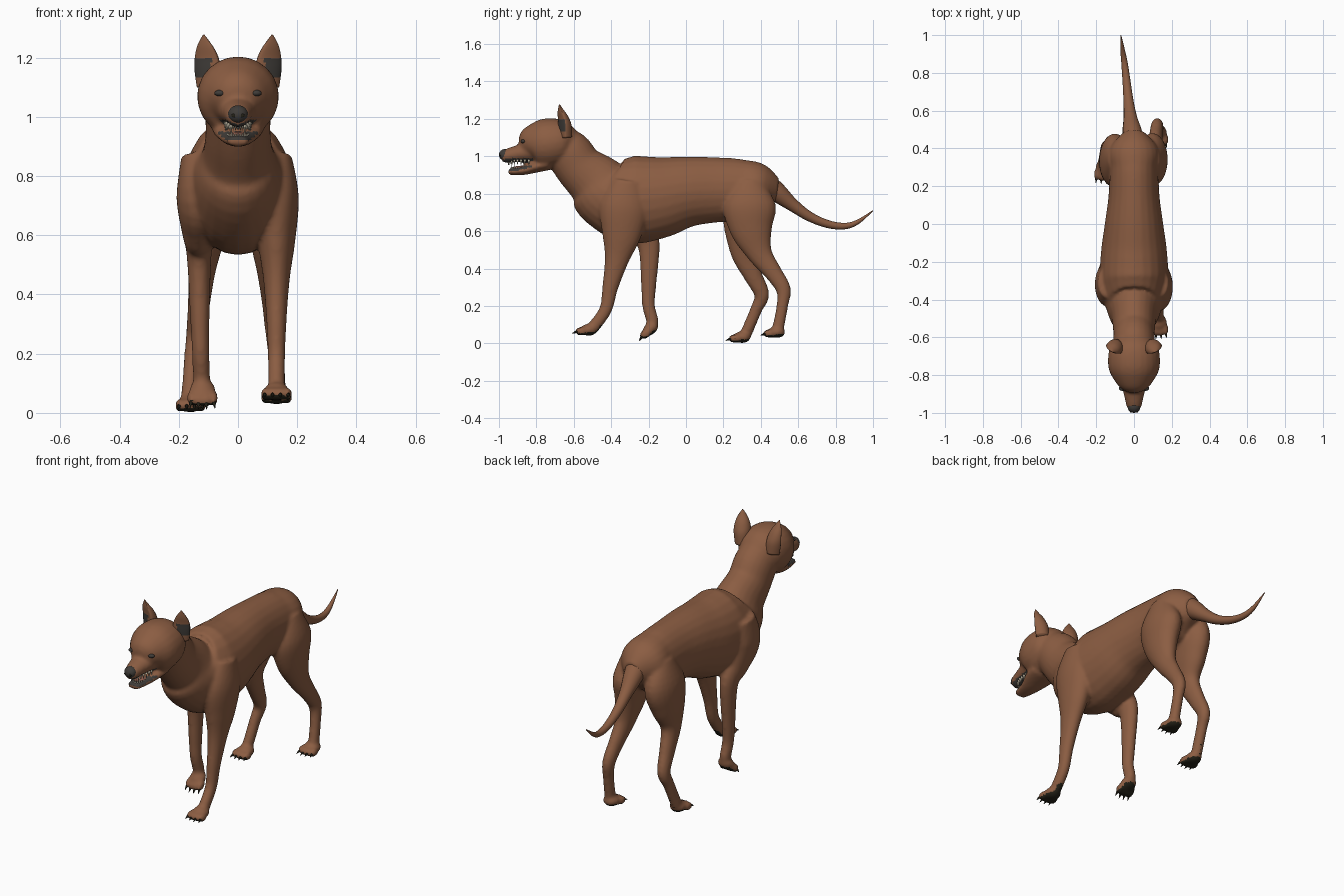
import bpy, bmesh, math
from mathutils import Vector, Matrix
from mathutils.bvhtree import BVHTree

if "Cube" in bpy.data.objects:
    bpy.data.objects.remove(bpy.data.objects["Cube"], do_unlink=True)


def material(name, r, g, b):
    m = bpy.data.materials.new(name)
    m.use_nodes = True
    m.diffuse_color = (r, g, b, 1)
    node = m.node_tree.nodes["Principled BSDF"]
    node.inputs["Base Color"].default_value = (r, g, b, 1)
    node.inputs["Roughness"].default_value = 0.8
    return m


fur = material("brown fur", .26, .11, .055)
grey = material("dark grey skin", .05, .045, .04)
black = material("black pads", .018, .016, .009)
ivory = material("ivory teeth", .75, .68, .52)
pink = material("tongue", .3, .12, .08)


def spline(points, steps=5):
    """Smooth curve through the points, whatever their dimension."""
    p = [Vector(q) for q in points]
    p = [p[0]] + p + [p[-1]]
    out = []
    for a, b, c, d in zip(p, p[1:], p[2:], p[3:]):
        for i in range(steps):
            t = i / steps
            out.append((b * 2 + (c - a) * t + (a * 2 - b * 5 + c * 4 - d) * t**2
                        + (b * 3 - a - c * 3 + d) * t**3) * .5)
    return out + [p[-1]]


def loft(bm, rows, start=0, end=0, sides=24, cup=1):
    """Tube through rows of (y, z, half width, half depth), x running from start to end.
    A cup below one hollows the front."""
    path = spline(rows)
    last = len(path) - 1
    spine = [Vector((start + (end - start) * i / last, p[0], p[1])) for i, p in enumerate(path)]
    rings = []
    for i, p in enumerate(path):
        tangent = (spine[min(i + 1, last)] - spine[max(i - 1, 0)]).normalized()
        side = Vector((1, 0, 0))
        side = (side - tangent * side.dot(tangent)).normalized()
        up = tangent.cross(side)
        ring = []
        for k in range(sides):
            a = math.tau * k / sides
            s = math.sin(a) * (cup if math.sin(a) < 0 else 1)
            ring.append(bm.verts.new(spine[i] + side * math.cos(a) * p[2] + up * s * p[3]))
        rings.append(ring)
    for r, q in zip(rings, rings[1:]):
        for k in range(sides):
            j = (k + 1) % sides
            bm.faces.new((r[k], r[j], q[j], q[k]))
    bm.faces.new(rings[0])
    bm.faces.new(rings[-1])


def leg(bm, start, end, rows):
    """Leg from trunk to paw; thick parts are flattened sideways."""
    loft(bm, [(y, z, .013 + .48 * r, r) for y, z, r in rows], start, end)


def ball(bm, centre, radii, frame=Matrix()):
    m = frame @ Matrix.Translation(centre) @ Matrix.Diagonal((*radii, 1))
    bmesh.ops.create_uvsphere(bm, u_segments=20, v_segments=12, radius=1, matrix=m)


def cone(bm, base, direction, length, radius, frame=Matrix()):
    turn = Vector(direction).to_track_quat("Z", "Y").to_matrix().to_4x4()
    m = frame @ Matrix.Translation(base) @ turn @ Matrix.Translation((0, 0, length / 2))
    bmesh.ops.create_cone(bm, segments=8, radius1=radius, radius2=radius * .1,
                          depth=length, cap_ends=True, matrix=m)


def finish(name, bm, *mats):
    bmesh.ops.recalc_face_normals(bm, faces=bm.faces)
    for f in bm.faces:
        f.smooth = True
    me = bpy.data.meshes.new(name)
    bm.to_mesh(me)
    bm.free()
    for m in mats:
        me.materials.append(m)
    ob = bpy.data.objects.new(name, me)
    bpy.context.collection.objects.link(ob)
    return ob


def mirror(ob):
    ob.modifiers.new("Mirror", "MIRROR").use_axis[0] = True


body = bmesh.new()
claws = bmesh.new()

# Torso and neck
loft(body, [(.49, .82, .05, .06), (.4, .83, .13, .135), (.3, .82, .13, .165),
            (.15, .82, .135, .175), (0, .81, .155, .19), (-.15, .78, .175, .22),
            (-.3, .77, .18, .235), (-.43, .81, .15, .195), (-.49, .87, .12, .155),
            (-.57, .94, .11, .13), (-.63, 1.02, .11, .125), (-.7, 1.06, .1, .1)])
# Skull, muzzle and lower jaw
loft(body, [(-.59, 1.08, .07, .06), (-.65, 1.08, .125, .115), (-.72, 1.07, .138, .135),
            (-.78, 1.06, .13, .13), (-.83, 1.05, .1, .105), (-.865, 1.03, .06, .055)])
loft(body, [(-.78, 1.03, .085, .07), (-.86, 1.02, .065, .052), (-.92, 1.01, .05, .043),
            (-.965, 1, .04, .036), (-.985, 1, .025, .024)])
loft(body, [(-.74, .96, .09, .035), (-.8, .945, .08, .032), (-.87, .924, .055, .024),
            (-.95, .917, .034, .017)])

# Front legs: the left reaches forward, the right is bent back
leg(body, .13, .13, [(-.31, .87, .08), (-.33, .73, .13), (-.345, .58, .105), (-.37, .45, .066),
                     (-.405, .3, .043), (-.43, .18, .034), (-.5, .08, .033)])
leg(body, -.14, -.12, [(-.31, .87, .08), (-.32, .73, .12), (-.26, .62, .09), (-.2, .53, .06),
                       (-.2, .3, .04), (-.2, .2, .034), (-.18, .12, .033), (-.19, .08, .03)])
# Hind legs: the left trails, the right steps forward
leg(body, .09, .135, [(.34, .87, .07), (.34, .74, .14), (.35, .61, .115), (.395, .48, .068),
                      (.465, .38, .048), (.52, .29, .04), (.515, .2, .031), (.49, .07, .032)])
leg(body, -.09, -.165, [(.34, .87, .07), (.34, .74, .14), (.32, .61, .12), (.31, .48, .07),
                        (.36, .36, .05), (.405, .26, .04), (.375, .18, .032), (.32, .05, .032)])

# Paws with four toes and claws; the lifted one is tipped
paws = [(.13, -.52, .072, 0), (-.12, -.19, .078, 35), (.13, .485, .06, 0), (-.16, .3, .033, 0)]
for x, y, z, tip in paws:
    frame = Matrix.Translation((x, y, z)) @ Matrix.Rotation(math.radians(tip), 4, "X")
    ball(body, (0, 0, 0), (.044, .046, .032), frame)
    for k in (-1.5, -.5, .5, 1.5):
        reach = -.046 + .006 * abs(k)
        ball(body, (k * .025, reach, -.008), (.015, .032, .023), frame)
        cone(claws, (k * .026, reach - .024, -.01), (k * .1, -1, -.4), .024, .007, frame)

# Merge the animal into one skin
skin = finish("body", body)
remesh = skin.modifiers.new("Remesh", "REMESH")
remesh.mode = "VOXEL"
remesh.voxel_size = .009
blend = skin.modifiers.new("Smooth", "SMOOTH")
blend.factor = .5
blend.iterations = 7
bpy.context.view_layer.update()
graph = bpy.context.evaluated_depsgraph_get()
merged = bpy.data.meshes.new_from_object(skin.evaluated_get(graph))
skin.modifiers.clear()
skin.data = merged
merged.materials.clear()
for m in (fur, black, grey):
    merged.materials.append(m)

# Dark soles under the paws, grey lips inside the mouth
for p in merged.polygons:
    p.use_smooth = True
    c, n = p.center, p.normal
    p.material_index = 0
    if c.z < .1 and n.z < -.45:
        p.material_index = 1
    elif c.y < -.82 and ((.95 < c.z < .99 and n.z < -.5) or (.91 < c.z < .95 and n.z > .3)):
        p.material_index = 2

finish("claws", claws, black)

# Tail
bm = bmesh.new()
tail = [(.42, .86, .06), (.49, .805, .052), (.57, .74, .035), (.66, .678, .026),
        (.76, .637, .021), (.85, .627, .017), (.92, .65, .012), (1, .71, .002)]
loft(bm, [(y, z, r, r) for y, z, r in tail], 0, -.07, sides=16)
finish("tail", bm, fur)

# Cupped ears, turned outward, with a grey inner patch
bm = bmesh.new()
loft(bm, [(-.655, 1.1, .04, .05), (-.66, 1.16, .046, .05), (-.665, 1.2, .042, .038),
          (-.675, 1.24, .027, .022), (-.68, 1.277, .003, .003)], .104, .108, sides=28, cup=.3)
bmesh.ops.rotate(bm, verts=bm.verts, cent=(.106, -.66, 0),
                 matrix=Matrix.Rotation(math.radians(25), 3, "Z"))
bmesh.ops.recalc_face_normals(bm, faces=bm.faces)
for f in bm.faces:
    c = f.calc_center_median()
    f.material_index = int(f.normal.y < -.3 and 1.13 < c.z < 1.2 and c.x > .09)
mirror(finish("ears", bm, fur, grey))

# Eyes set on the face surface
tree = BVHTree.FromPolygons([v.co for v in merged.vertices],
                            [p.vertices[:] for p in merged.polygons])
spot = tree.ray_cast(Vector((.06, -2, 1.08)), Vector((0, 1, 0)))[0]
bm = bmesh.new()
ball(bm, spot + Vector((0, .006, 0)), (.02, .014, .011))
mirror(finish("eyes", bm, grey))

# Nose with two nostrils
bm = bmesh.new()
ball(bm, (0, -.968, 1.008), (.034, .032, .031))
finish("nose", bm, grey)
bm = bmesh.new()
ball(bm, (.014, -.994, 1.004), (.008, .005, .007))
mirror(finish("nostrils", bm, black))

# Tongue and two curved rows of teeth
bm = bmesh.new()
ball(bm, (0, -.865, .94), (.034, .06, .01))
finish("tongue", bm, pink)
bm = bmesh.new()
for i in range(17):
    a = math.pi * i / 16
    x, y = math.cos(a), math.sin(a)
    extra = .008 if i in (5, 11) else 0
    cone(bm, (x * .042, -.84 - y * .11, .984), (0, 0, -1), .03 + extra, .007)
    cone(bm, (x * .038, -.84 - y * .095, .922), (0, 0, 1), .024 + extra, .006)
finish("teeth", bm, ivory)
